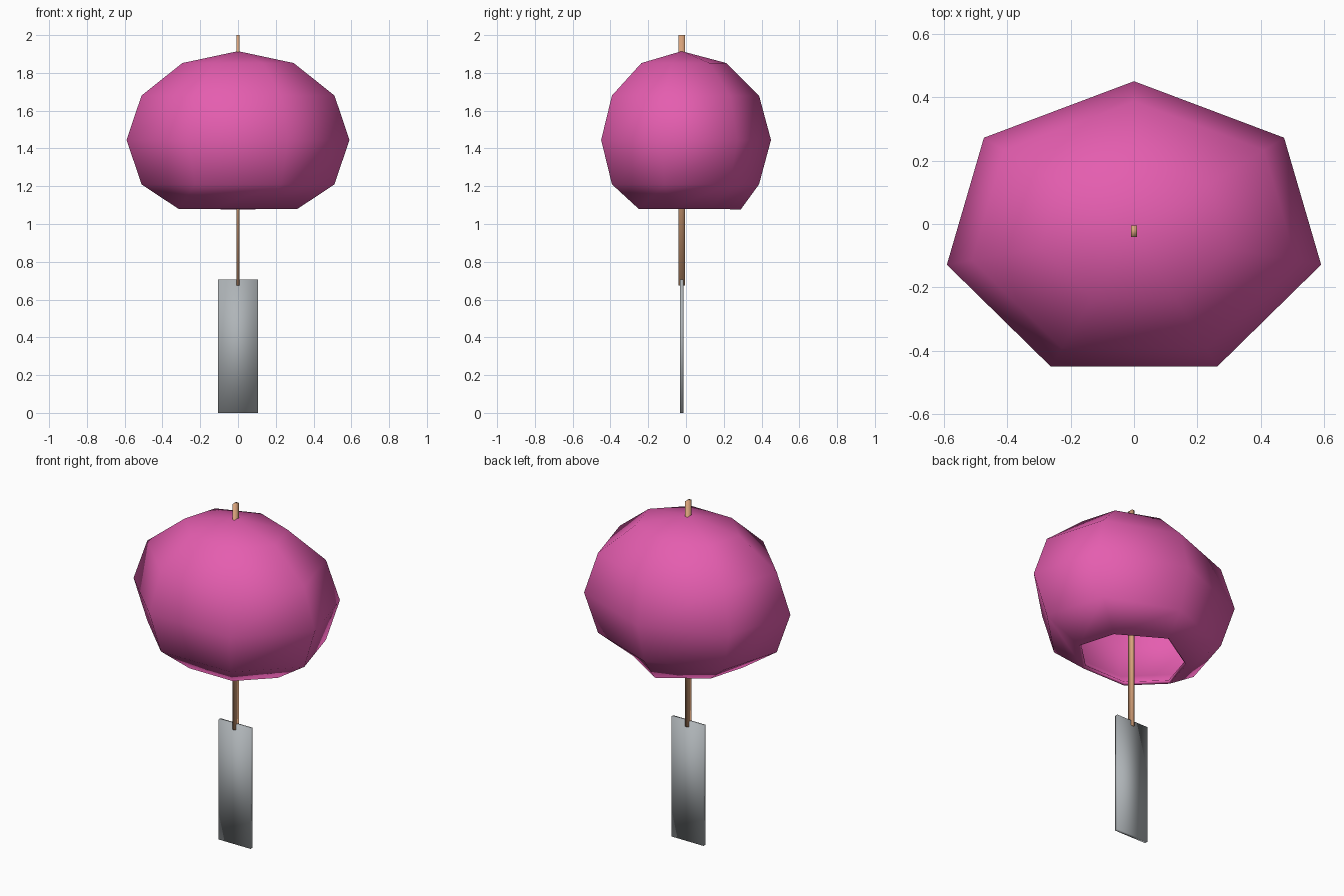
import bpy, bmesh
from math import sin, cos, pi

if "Cube" in bpy.data.objects:
    bpy.data.objects.remove(bpy.data.objects["Cube"])

CENTRE_Y = -0.023


def material(name, rgb):
    mat = bpy.data.materials.new(name)
    mat.use_nodes = True
    mat.diffuse_color = (*rgb, 1)
    mat.node_tree.nodes["Principled BSDF"].inputs["Base Color"].default_value = (*rgb, 1)
    return mat


def add_object(name, bm, mat):
    bmesh.ops.recalc_face_normals(bm, faces=bm.faces)
    for face in bm.faces:
        face.smooth = True
    mesh = bpy.data.meshes.new(name)
    bm.to_mesh(mesh)
    bm.free()
    mesh.materials.append(mat)
    obj = bpy.data.objects.new(name, mesh)
    bpy.context.collection.objects.link(obj)
    return obj


def box(name, size, bottom, mat):
    bm = bmesh.new()
    bmesh.ops.create_cube(bm, size=1)
    bmesh.ops.scale(bm, vec=size, verts=bm.verts)
    bmesh.ops.translate(bm, vec=(0, CENTRE_Y, bottom + size[2] / 2), verts=bm.verts)
    return add_object(name, bm, mat)


pink = material("pink glass", (0.78, 0.11, 0.43))
tan = material("tan cord", (0.70, 0.37, 0.20))
grey = material("grey paper", (0.43, 0.46, 0.48))

# Bell: seven-sided squashed dome, open at the bottom
SIDES = 7
RX, RY, RZ, MID = 0.605, 0.473, 0.47, 1.445
levels = [(sin(i * pi / 6), MID + RZ * cos(i * pi / 6)) for i in range(1, 5)]
levels.append((0.534, 1.08))

bm = bmesh.new()
apex = bm.verts.new((0, CENTRE_Y, MID + RZ))
rings = []
for factor, z in levels:
    angles = [2 * pi * k / SIDES for k in range(SIDES)]
    rings.append([bm.verts.new((RX * factor * sin(a), CENTRE_Y + RY * factor * cos(a), z))
                  for a in angles])
for k in range(SIDES):
    n = (k + 1) % SIDES
    bm.faces.new((apex, rings[0][k], rings[0][n]))
    for upper, lower in zip(rings, rings[1:]):
        bm.faces.new((upper[k], lower[k], lower[n], upper[n]))

# Rim corner at the back flares out a little
rings[-1][0].co = (0, 0.29, 1.077)

bell = add_object("bell", bm, pink)
wall = bell.modifiers.new("wall", "SOLIDIFY")
wall.thickness = 0.02
wall.offset = -1

# Hanging cord and paper strip
box("cord", (0.018, 0.035, 1.325), 0.675, tan)
box("paper_strip", (0.21, 0.02, 0.705), 0, grey)
